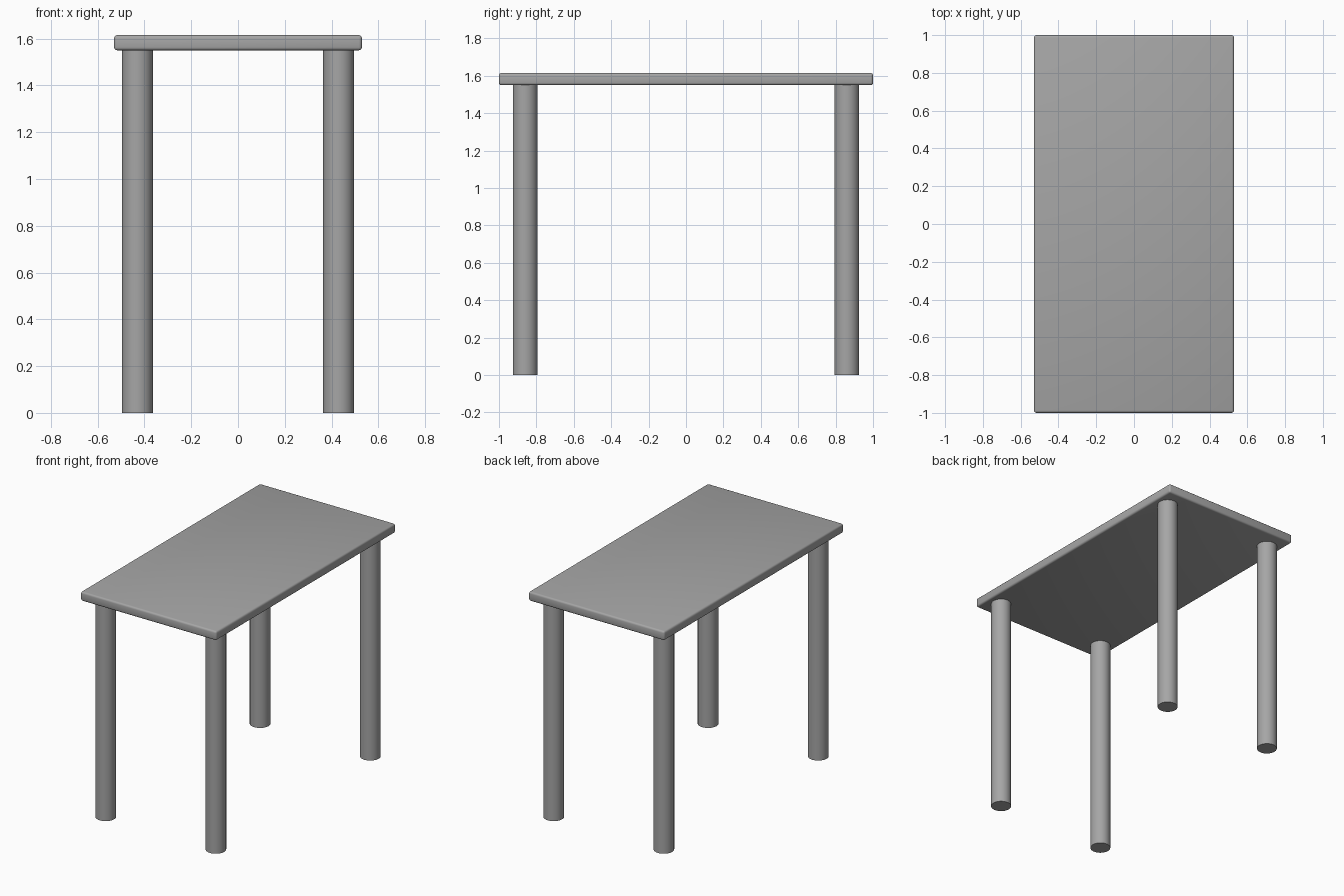
import bpy

cube = bpy.data.objects.get("Cube")
if cube:
    bpy.data.objects.remove(cube, do_unlink=True)

TOP_Z, UNDERSIDE_Z = 1.615, 1.55
WIDTH, LENGTH = 1.06, 2.0
LEG_X, LEG_Y, LEG_RADIUS = 0.43, 0.86, 0.066

# Single grey finish
grey = bpy.data.materials.new("plain_grey")
grey.use_nodes = True
colour = (0.38, 0.38, 0.38, 1)
grey.diffuse_color = colour
grey.node_tree.nodes["Principled BSDF"].inputs["Base Color"].default_value = colour


def finish(name):
    obj = bpy.context.object
    obj.name = obj.data.name = name
    obj.data.materials.append(grey)
    return obj


# Table top: slab with softly rounded edges
bpy.ops.mesh.primitive_cube_add(size=1, location=(0, 0, (TOP_Z + UNDERSIDE_Z) / 2))
top = finish("table_top")
top.scale = (WIDTH, LENGTH, TOP_Z - UNDERSIDE_Z)
bpy.ops.object.transform_apply(location=False, rotation=False, scale=True)
bevel = top.modifiers.new("rounded_edges", "BEVEL")
bevel.width = 0.013
bevel.segments = 3
bpy.ops.object.modifier_apply(modifier=bevel.name)
bpy.ops.object.shade_smooth_by_angle()

# Four round legs, mirrored to each corner
for side, sx in (("left", 1), ("right", -1)):
    for end, sy in (("front", -1), ("back", 1)):
        bpy.ops.mesh.primitive_cylinder_add(
            vertices=48, radius=LEG_RADIUS, depth=UNDERSIDE_Z,
            location=(sx * LEG_X, sy * LEG_Y, UNDERSIDE_Z / 2))
        finish(f"{end}_{side}_leg")
        bpy.ops.object.shade_smooth_by_angle()
